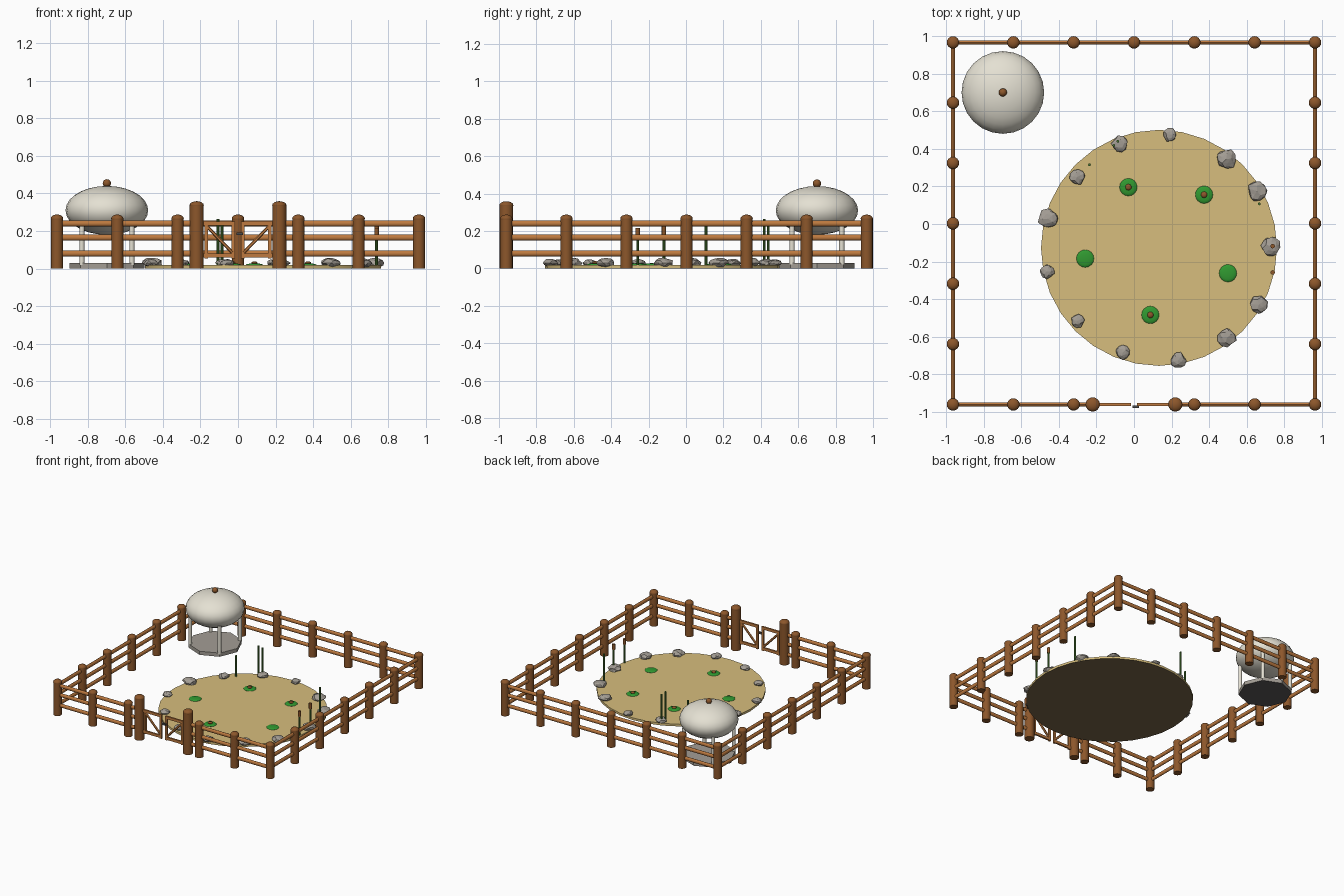
import bpy, bmesh, math, random
from mathutils import Vector, Matrix

if "Cube" in bpy.data.objects:
    bpy.data.objects.remove(bpy.data.objects["Cube"])

random.seed(4)


def mat(name, rgb):
    m = bpy.data.materials.new(name)
    m.diffuse_color = (*rgb, 1)
    m.use_nodes = True
    m.node_tree.nodes["Principled BSDF"].inputs["Base Color"].default_value = m.diffuse_color
    return m


POST = mat("post brown", (0.265, 0.095, 0.024))
RAIL = mat("rail brown", (0.52, 0.195, 0.05))
SAND = mat("sand", (0.68, 0.515, 0.205))
MUD = mat("dark mud", (0.19, 0.135, 0.067))
STONE = mat("stone grey", (0.37, 0.34, 0.30))
DARK_STONE = mat("dark stone", (0.105, 0.10, 0.10))
WHITE = mat("off white", (0.78, 0.75, 0.65))
PAD = mat("pad green", (0.03, 0.32, 0.03))
REED = mat("reed green", (0.065, 0.18, 0.03))
METAL = mat("dark metal", (0.07, 0.07, 0.07))


def finish(name, bm, material, smooth=True, under=None):
    """Make the object; under is an optional material for downward faces."""
    bm.normal_update()
    if under:
        for face in bm.faces:
            face.material_index = int(face.normal.z < -0.9)
    me = bpy.data.meshes.new(name)
    bm.to_mesh(me)
    bm.free()
    me.materials.append(material)
    if under:
        me.materials.append(under)
    if smooth:
        me.shade_smooth()
        me.set_sharp_from_angle(angle=math.radians(40))
    ob = bpy.data.objects.new(name, me)
    bpy.context.collection.objects.link(ob)
    return ob


def rod(bm, a, b, r, segs=8):
    """Cylinder from a to b."""
    a, b = Vector(a), Vector(b)
    d = b - a
    m = Matrix.Translation((a + b) / 2) @ d.to_track_quat('Z', 'Y').to_matrix().to_4x4()
    bmesh.ops.create_cone(bm, cap_ends=True, segments=segs, radius1=r, radius2=r,
                          depth=d.length, matrix=m)


def ball(bm, c, r, h, u=16, v=8):
    """Ellipsoid of radius r and half height h."""
    bmesh.ops.create_uvsphere(bm, u_segments=u, v_segments=v, radius=1,
                              matrix=Matrix.Translation(c) @ Matrix.Diagonal((r, r, h, 1)))


def box(bm, c, size):
    bmesh.ops.create_cube(bm, size=1, matrix=Matrix.Translation(c) @ Matrix.Diagonal((*size, 1)))


E, DY = 0.9635, 0.003   # half width of the fence and its small y offset
STEP = E / 3


def post(name, x, y, r, h):
    bm = bmesh.new()
    rod(bm, (x, y, 0), (x, y, h - 0.022), r * 0.97, 16)
    ball(bm, (x, y, h - 0.022), r, 0.022)
    finish(name, bm, POST)


# Fence posts
spots = set()
for i in range(-3, 4):
    spots |= {(i, 3), (3, i), (-3, i)}
    if i:
        spots.add((i, -3))
for i, j in sorted(spots):
    post("fence_post", i * STEP, j * STEP + DY, 0.033, 0.288)
for s in (-1, 1):
    post("gate_post", s * 0.22, -E + DY, 0.038, 0.359)

# Rails, three per side, open at the gate
bm = bmesh.new()
f, b = -E + DY, E + DY
for z in (0.08, 0.165, 0.24):
    for p, q in (((-E, b), (E, b)), ((-E, f), (-E, b)), ((E, f), (E, b)),
                 ((-E, f), (-0.22, f)), ((0.22, f), (E, f))):
        rod(bm, (*p, z), (*q, z), 0.0155, 10)
        # narrow the rail sideways
        c = Vector((*p, z))
        n = Vector((q[1] - p[1], p[0] - q[0], 0)).normalized()
        bm.verts.ensure_lookup_table()
        for v in bm.verts[-20:]:
            v.co -= n * (v.co - c).dot(n) * 0.25
finish("fence_rails", bm, RAIL)

# Two gate leaves with diagonal braces
for s in (-1, 1):
    bm = bmesh.new()
    for x in (0.168, 0.025):
        box(bm, (s * x, f, 0.152), (0.018, 0.014, 0.195))
    for z in (0.24, 0.07):
        box(bm, (s * 0.1, f, z), (0.168, 0.014, 0.022))
    rod(bm, (s * 0.03, f, 0.085), (s * 0.165, f, 0.225), 0.009, 6)
    finish("gate_leaf", bm, RAIL, False)
bm = bmesh.new()
box(bm, (0.01, f - 0.012, 0.185), (0.035, 0.014, 0.014))
finish("gate_latch", bm, METAL, False)

# Sandy pond bed with a dark underside
bm = bmesh.new()
rod(bm, (0.133, -0.127, 0), (0.133, -0.127, 0.018), 0.628, 32)
finish("pond_bed", bm, SAND, under=MUD)

# Rim stones: x, y, radius
stones = [(-.075, .425, .044), (.19, .475, .038), (.49, .345, .054), (.655, .175, .052),
          (.73, -.12, .053), (.665, -.428, .049), (.495, -.605, .05), (.235, -.725, .042),
          (-.06, -.683, .039), (-.30, -.515, .036), (-.463, -.252, .039), (-.457, .028, .054),
          (-.303, .25, .043)]
for x, y, r in stones:
    bm = bmesh.new()
    bmesh.ops.create_icosphere(bm, subdivisions=2, radius=1)
    turn = Matrix.Rotation(random.uniform(0, 6.28), 3, 'Z')
    for v in bm.verts:
        p = turn @ v.co * random.uniform(0.82, 1.1)
        v.co = (x + p.x * r, y + p.y * r, 0.03 + p.z * r * 0.5)
    finish("rim_stone", bm, STONE, False)

# Lily pads, some with a bud
for x, y, bud in ((-.03, .196, 1), (.373, .156, 1), (-.26, -.184, 0), (.5, -.262, 0), (.087, -.484, 1)):
    bm = bmesh.new()
    ball(bm, (x, y, 0.019), 0.047, 0.009)
    finish("lily_pad", bm, PAD)
    if bud:
        bm = bmesh.new()
        ball(bm, (x, y, 0.03), 0.017, 0.009, 10, 6)
        finish("lily_bud", bm, POST)

# Reeds and cattails: x, y, height, has head
for x, y, h, head in ((-.107, .418, .265, 0), (-.086, .44, .245, 0), (-.237, .315, .19, 0),
                      (.667, .107, .25, 0), (.738, -.118, .225, 1), (.738, -.258, .215, 1)):
    bm = bmesh.new()
    rod(bm, (x, y, 0.01), (x, y, h - 0.01 * head), 0.0075, 8)
    finish("reed_stem", bm, REED)
    if head:
        bm = bmesh.new()
        rod(bm, (x, y, h - 0.045), (x, y, h), 0.012, 10)
        finish("cattail_head", bm, POST)

# Shelter: base slab, four legs, rounded roof and knob
SX, SY = -0.698, 0.7
bm = bmesh.new()
rod(bm, (SX, SY, 0), (SX, SY, 0.03), 0.2, 8)
finish("shelter_base", bm, STONE, False, under=DARK_STONE)
bm = bmesh.new()
for i in (-1, 1):
    for j in (-1, 1):
        rod(bm, (SX + i * .133, SY + j * .133, 0.02), (SX + i * .133, SY + j * .133, 0.25), 0.014, 10)
finish("shelter_legs", bm, WHITE)
bm = bmesh.new()
ball(bm, (SX, SY, 0.31), 0.22, 0.13, 24, 14)
finish("shelter_roof", bm, WHITE)
bm = bmesh.new()
ball(bm, (SX, SY, 0.454), 0.022, 0.022, 12, 8)
finish("roof_knob", bm, POST)
